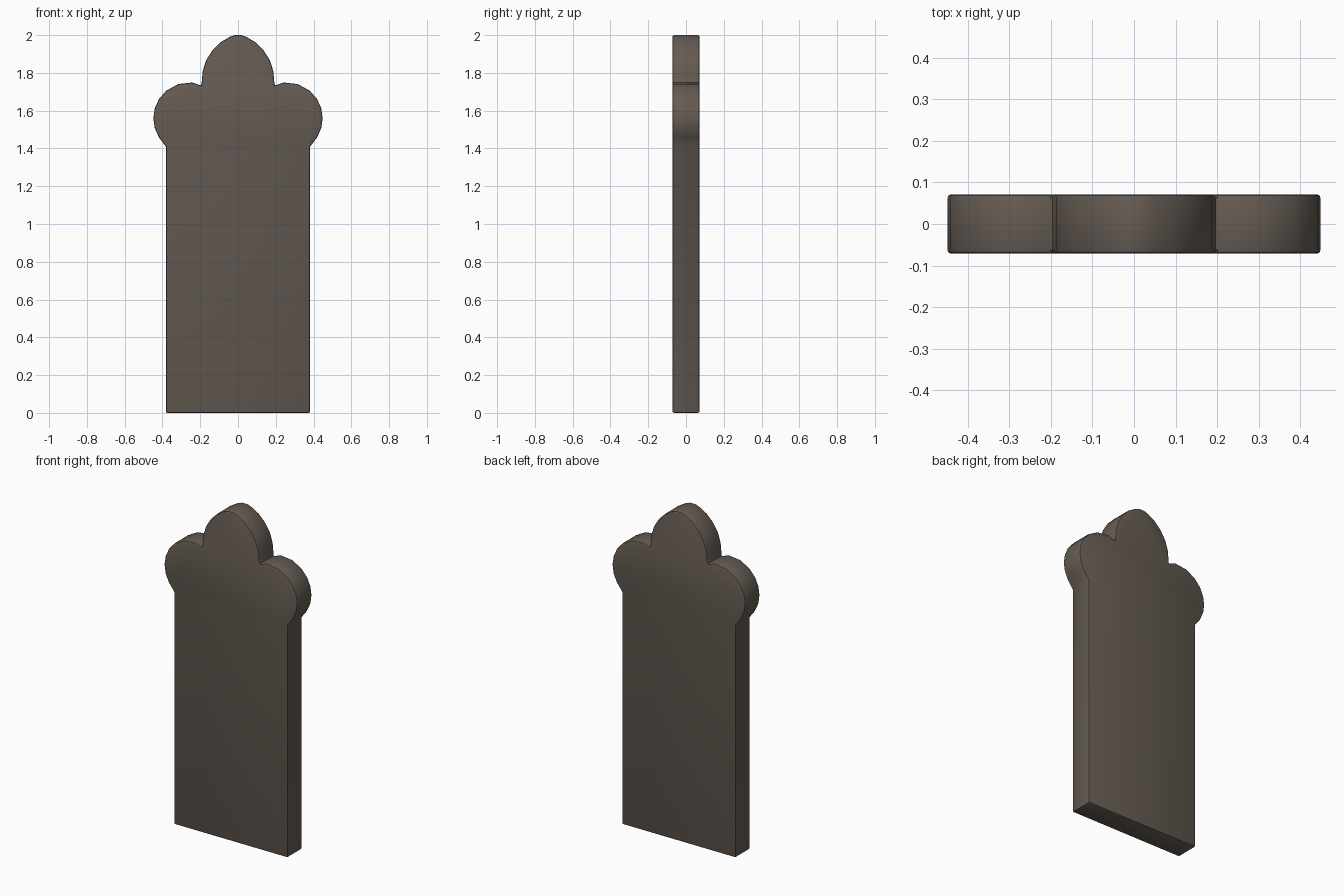
import bpy, bmesh, math

if "Cube" in bpy.data.objects:
    bpy.data.objects.remove(bpy.data.objects["Cube"])

DEPTH = 0.142   # slab thickness

# Stone colour
stone = bpy.data.materials.new("dark_brown_stone")
stone.diffuse_color = (0.13, 0.105, 0.086, 1)
stone.use_nodes = True
stone.node_tree.nodes["Principled BSDF"].inputs["Base Color"].default_value = stone.diffuse_color

# Right half of the outline, bottom to top: straight side, round shoulder, arched crown
half = [(0.382, 0.0), (0.382, 1.41)]
for a in (-32, -16, 0, 16, 32, 50, 72, 95):
    t = math.radians(a)
    half.append((0.258 + 0.19 * math.cos(t), 1.56 + 0.19 * math.sin(t)))
half += [(0.194, 1.732), (0.187, 1.81), (0.168, 1.868), (0.135, 1.92),
         (0.093, 1.962), (0.045, 1.99), (0.018, 2.0)]
outline = half + [(-x, z) for x, z in reversed(half)]

# Headstone slab: outline extruded front to back
bm = bmesh.new()
face = bm.faces.new([bm.verts.new((x, -DEPTH / 2, z)) for x, z in outline])
ext = bmesh.ops.extrude_face_region(bm, geom=[face], use_keep_orig=True)
for v in ext["geom"]:
    if isinstance(v, bmesh.types.BMVert):
        v.co.y = DEPTH / 2
bmesh.ops.recalc_face_normals(bm, faces=bm.faces)
mesh = bpy.data.meshes.new("headstone_slab")
bm.to_mesh(mesh)
bm.free()
slab = bpy.data.objects.new("headstone_slab", mesh)
bpy.context.collection.objects.link(slab)
mesh.materials.append(stone)

# Softened rim edges
bev = slab.modifiers.new("soft_edges", "BEVEL")
bev.width = 0.008
bev.segments = 2
bev.limit_method = 'ANGLE'
bev.angle_limit = math.radians(60)

bpy.context.view_layer.objects.active = slab
slab.select_set(True)
bpy.ops.object.modifier_apply(modifier="soft_edges")
bpy.ops.object.shade_smooth_by_angle(angle=math.radians(35))
